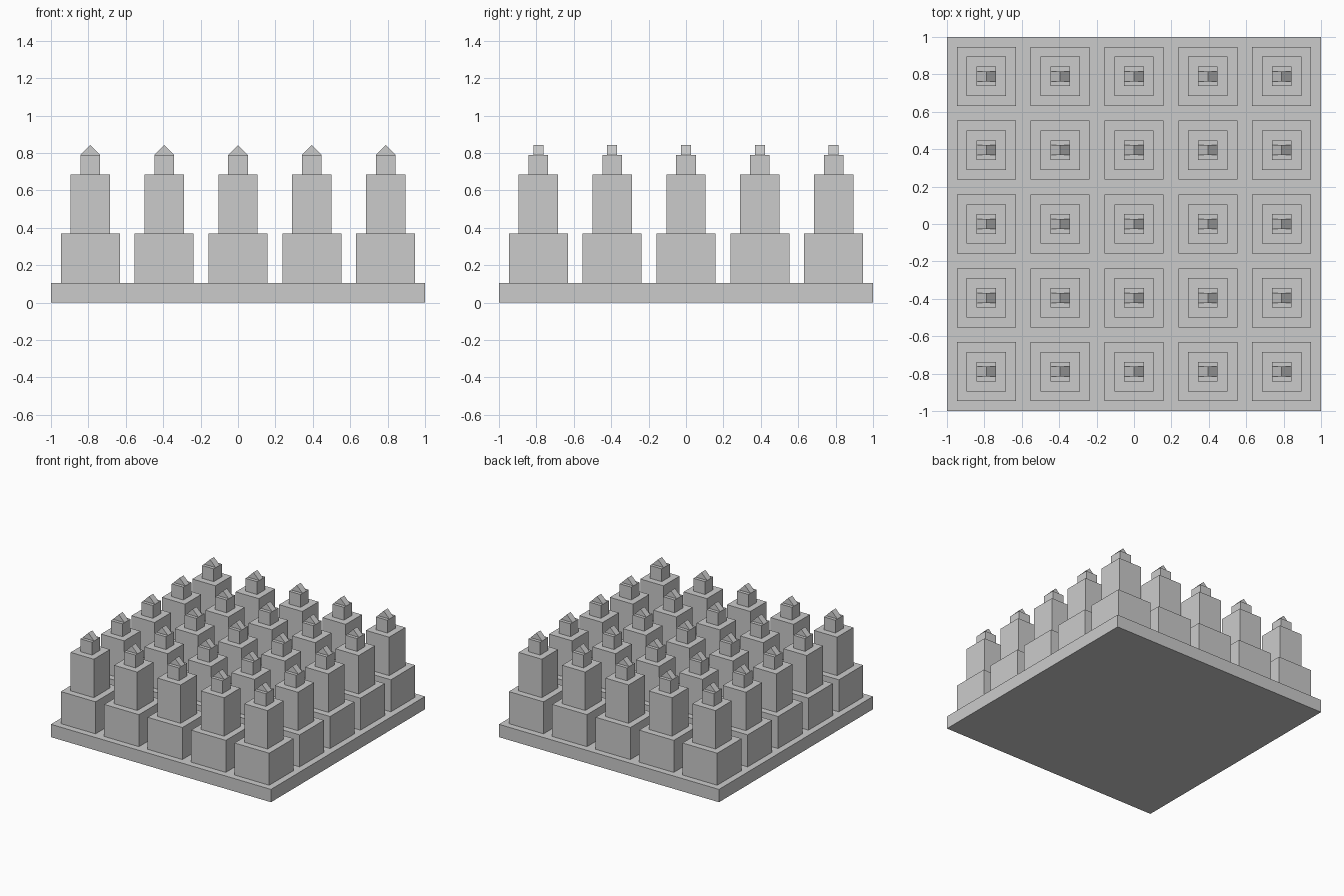
import bpy

if "Cube" in bpy.data.objects:
    bpy.data.objects.remove(bpy.data.objects["Cube"])

U = 2 / 38                                   # grid module
OFFSETS = [i * 7.5 * U for i in range(-2, 3)]


def make_mesh(name, verts, faces):
    mesh = bpy.data.meshes.new(name)
    mesh.from_pydata([tuple(c * U for c in v) for v in verts], [], faces)
    mesh.update()
    return mesh


def box_mesh(name, width, z0, z1):
    h = width / 2
    corners = [(-h, -h), (h, -h), (h, h), (-h, h)]
    verts = [(x, y, z) for z in (z0, z1) for x, y in corners]
    faces = [(3, 2, 1, 0), (4, 5, 6, 7)]
    faces += [(i, (i + 1) % 4, (i + 1) % 4 + 4, i + 4) for i in range(4)]
    return make_mesh(name, verts, faces)


def gable_mesh(name, width, depth, z0, z1):
    w, d = width / 2, depth / 2
    verts = [(x, y, z) for y in (-d, d) for x, z in ((-w, z0), (w, z0), (0, z1))]
    faces = [(0, 1, 2), (5, 4, 3), (0, 3, 4, 1), (1, 4, 5, 2), (2, 5, 3, 0)]
    return make_mesh(name, verts, faces)


def place(name, mesh, x=0, y=0):
    obj = bpy.data.objects.new(name, mesh)
    obj.location = (x, y, 0)
    bpy.context.collection.objects.link(obj)


# Ground slab
place("base_slab", box_mesh("base_slab", 38, 0, 2))

# Tower parts: three stepped blocks and a narrow gable cap
parts = [
    box_mesh("lower_tier", 6, 2, 7),
    box_mesh("middle_tier", 4, 7, 13),
    box_mesh("upper_tier", 2, 13, 15),
    gable_mesh("gable_cap", 2, 1, 15, 16),
]

# Five by five field of towers sharing the same meshes
for row, y in enumerate(OFFSETS):
    for col, x in enumerate(OFFSETS):
        for mesh in parts:
            place(f"{mesh.name}_{row}_{col}", mesh, x, y)
